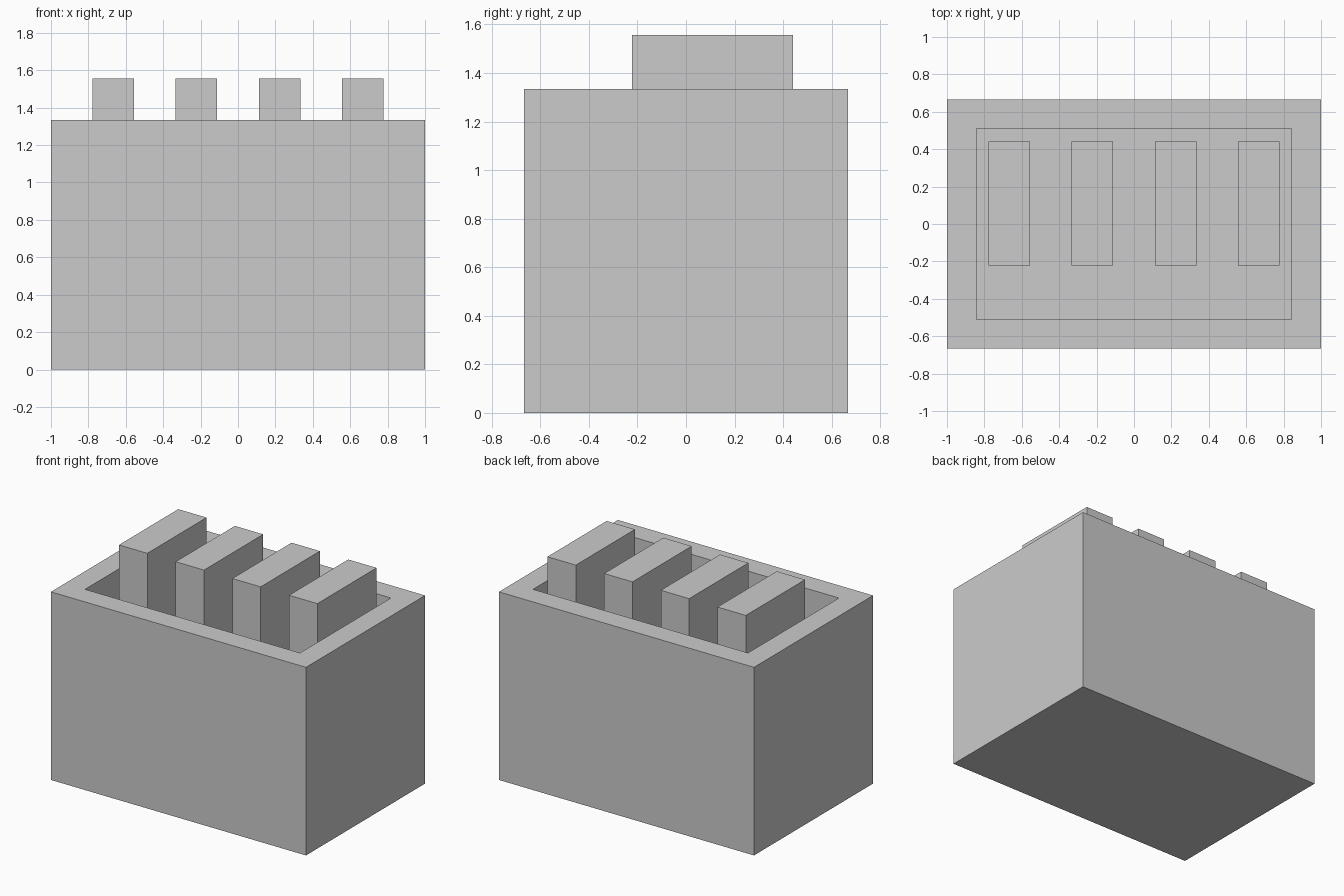
import bpy, bmesh
from mathutils import Vector

if "Cube" in bpy.data.objects:
    bpy.data.objects.remove(bpy.data.objects["Cube"])

U = 1 / 9  # modelling unit: the crate is 18 x 12 x 12 units


def finish(bm, name):
    mesh = bpy.data.meshes.new(name)
    bmesh.ops.recalc_face_normals(bm, faces=bm.faces)
    bm.to_mesh(mesh)
    bm.free()
    obj = bpy.data.objects.new(name, mesh)
    bpy.context.collection.objects.link(obj)
    return obj


def box_bm(lo, hi):
    lo, hi = Vector(lo), Vector(hi)
    bm = bmesh.new()
    bmesh.ops.create_cube(bm, size=1)
    bmesh.ops.scale(bm, vec=hi - lo, verts=bm.verts)
    bmesh.ops.translate(bm, vec=(lo + hi) / 2, verts=bm.verts)
    return bm


# Open crate: inset the top face, then sink it to form the inner walls and floor
bm = box_bm((-9 * U, -6 * U, 0), (9 * U, 6 * U, 12 * U))
bm.normal_update()
top = max(bm.faces, key=lambda f: f.normal.z)
bmesh.ops.inset_region(bm, faces=[top], thickness=2 * U)
wall = bmesh.ops.extrude_discrete_faces(bm, faces=[top])["faces"][0]
bmesh.ops.translate(bm, vec=(0, 0, -10 * U), verts=wall.verts)
finish(bm, "crate")

# Four upright slabs standing on the crate floor against the back wall
for i in range(4):
    x = (-7 + 4 * i) * U
    finish(box_bm((x, -2 * U, 2 * U), (x + 2 * U, 3.97 * U, 14 * U)), f"slab_{i + 1}")
